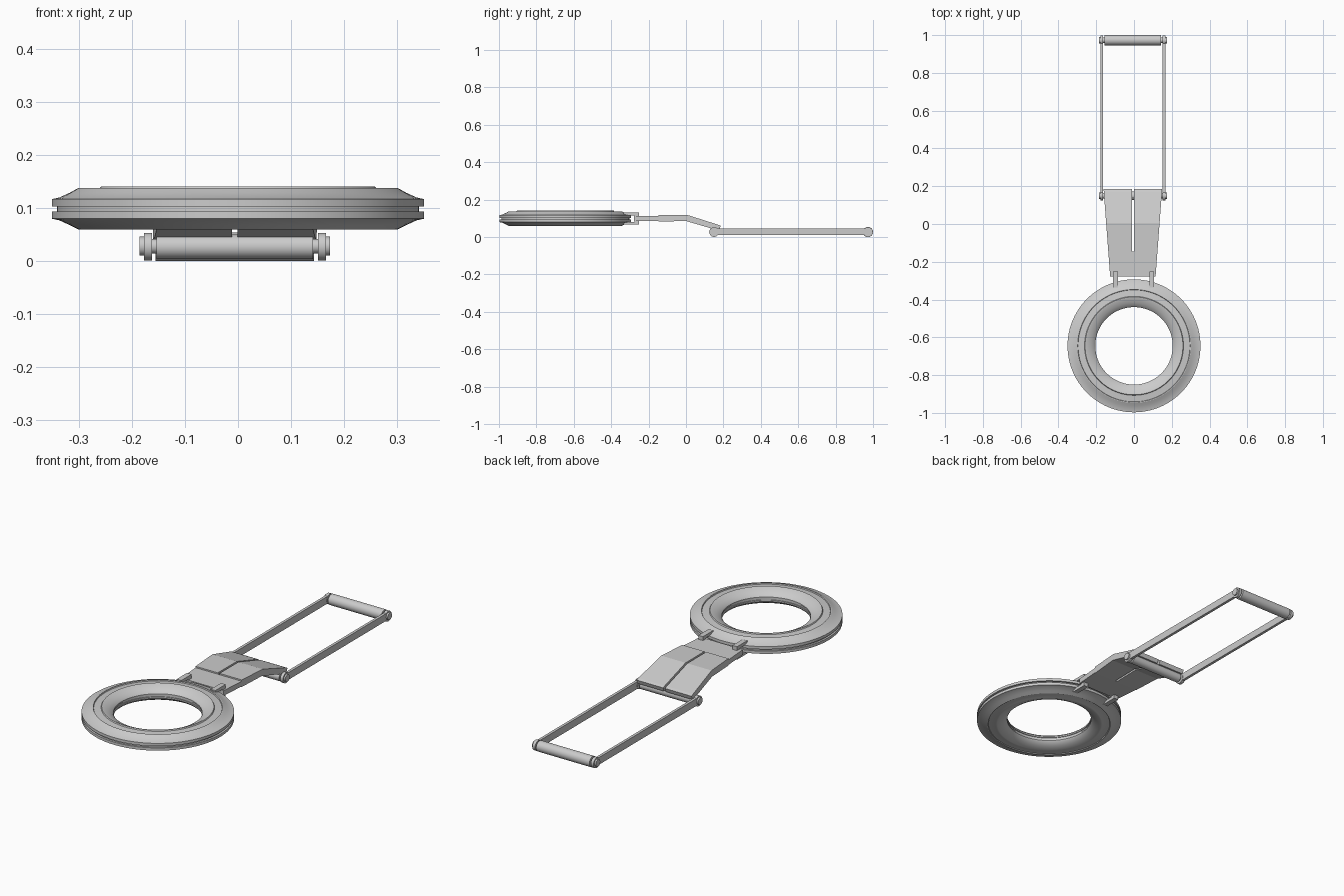
import bpy, bmesh, math
from mathutils import Matrix, Vector

if "Cube" in bpy.data.objects:
    bpy.data.objects.remove(bpy.data.objects["Cube"])

CX = -0.006   # centre line of bracket and handle
RING_Y = -0.645


def finish(name, bm, smooth=False):
    bmesh.ops.recalc_face_normals(bm, faces=bm.faces)
    me = bpy.data.meshes.new(name)
    bm.to_mesh(me)
    bm.free()
    ob = bpy.data.objects.new(name, me)
    bpy.context.collection.objects.link(ob)
    if smooth:
        bpy.ops.object.select_all(action='DESELECT')
        bpy.context.view_layer.objects.active = ob
        ob.select_set(True)
        bpy.ops.object.shade_smooth_by_angle(angle=math.radians(25))
    return ob


def lathe(name, profile, centre, n=96):
    """Closed (radius, z) profile turned about a vertical axis."""
    bm = bmesh.new()
    loops = []
    for i in range(n):
        a = 2 * math.pi * i / n
        loops.append([bm.verts.new((centre[0] + r * math.cos(a),
                                    centre[1] + r * math.sin(a), z)) for r, z in profile])
    m = len(profile)
    for i in range(n):
        p, q = loops[i], loops[(i + 1) % n]
        for j in range(m):
            k = (j + 1) % m
            bm.faces.new((p[j], q[j], q[k], p[k]))
    return finish(name, bm, True)


def box(name, x0, x1, y0, y1, z0, z1):
    bm = bmesh.new()
    bmesh.ops.create_cube(bm, size=1)
    for v in bm.verts:
        v.co = Vector((x0 if v.co.x < 0 else x1, y0 if v.co.y < 0 else y1,
                       z0 if v.co.z < 0 else z1))
    return finish(name, bm)


def rod(name, x0, x1, y, z, r, n=24):
    """Cylinder lying along x."""
    bm = bmesh.new()
    mat = Matrix.Translation(((x0 + x1) / 2, y, z)) @ Matrix.Rotation(math.pi / 2, 4, 'Y')
    bmesh.ops.create_cone(bm, cap_ends=True, segments=n, radius1=r, radius2=r,
                          depth=abs(x1 - x0), matrix=mat)
    return finish(name, bm, True)


def extrude_x(name, profile, left, right):
    """(y, z) profile spanned between the x functions left(y) and right(y)."""
    bm = bmesh.new()
    a = [bm.verts.new((left(y), y, z)) for y, z in profile]
    b = [bm.verts.new((right(y), y, z)) for y, z in profile]
    bm.faces.new(a)
    bm.faces.new(b[::-1])
    for i in range(len(a)):
        j = (i + 1) % len(a)
        bm.faces.new((a[i], a[j], b[j], b[i]))
    return finish(name, bm)


# Ring: mirrored upper and lower shells with a recessed core between them
shell = [(0.205, 0.103), (0.352, 0.103), (0.352, 0.117), (0.338, 0.120), (0.318, 0.129),
         (0.302, 0.138), (0.298, 0.138), (0.296, 0.133), (0.262, 0.136), (0.259, 0.141),
         (0.252, 0.140), (0.228, 0.128), (0.211, 0.118), (0.205, 0.110)]
lathe("ring_upper_shell", shell, (0, RING_Y))
lower = [(r, max(0.060, 0.197 - z)) for r, z in shell]
lathe("ring_lower_shell", lower, (0, RING_Y))
lathe("ring_core", [(0.209, 0.092), (0.342, 0.092), (0.342, 0.105), (0.209, 0.105)], (0, RING_Y))


# Bracket: tapered neck plate, then two bent flaps with a slot between them
def half_width(y):
    return 0.120 + (y + 0.28) * 0.035 / 0.465


extrude_x("bracket_neck",
          [(-0.278, 0.086), (-0.278, 0.112), (-0.145, 0.112), (-0.145, 0.086)],
          lambda y: CX - half_width(y), lambda y: CX + half_width(y))
bend = [(-0.147, 0.083), (-0.147, 0.119), (0.005, 0.119), (0.172, 0.066), (0.185, 0.060),
        (0.178, 0.040), (0.140, 0.045), (0.000, 0.086)]
for side, name in ((-1, "left"), (1, "right")):
    extrude_x("bracket_flap_" + name, bend,
              lambda y: CX + side * 0.005, lambda y: CX + side * half_width(y))

# Clips that grip the ring edge
clip = [(-0.335, 0.066), (-0.252, 0.066), (-0.252, 0.132), (-0.335, 0.132), (-0.335, 0.116),
        (-0.275, 0.116), (-0.275, 0.082), (-0.335, 0.082)]
for s, name in ((-1, "left"), (1, "right")):
    x = CX + 0.004 + s * 0.096
    extrude_x("clip_" + name, clip, lambda y: x - 0.013, lambda y: x + 0.013)

# Handle: hinge barrel, end grip, two flat side bars and their joint caps
rod("hinge_barrel", CX - 0.148, CX + 0.148, 0.15, 0.027, 0.023)
rod("grip", CX - 0.150, CX + 0.150, 0.973, 0.027, 0.027)
for s, name in ((-1, "left"), (1, "right")):
    box("side_bar_" + name, CX + s * 0.158, CX + s * 0.172, 0.15, 0.973, 0.010, 0.047)
    for y, end in ((0.15, "hinge"), (0.973, "grip")):
        rod(f"{end}_pin_{name}", CX + s * 0.145, CX + s * 0.160, y, 0.028, 0.014)
        rod(f"{end}_joint_{name}", CX + s * 0.157, CX + s * 0.172, y, 0.027, 0.026)
        rod(f"{end}_cap_{name}", CX + s * 0.172, CX + s * 0.180, y, 0.028, 0.018)
